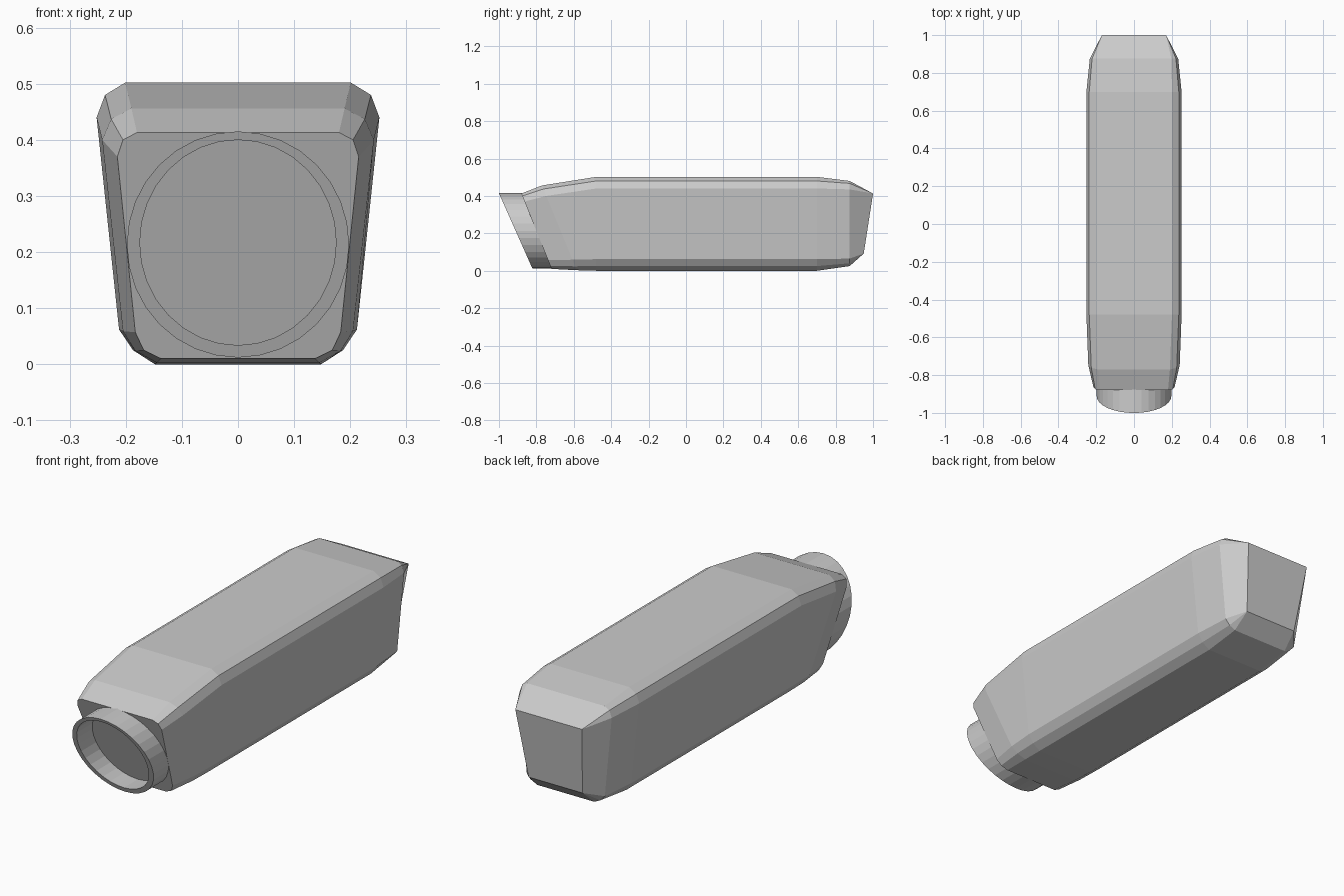
import bpy, bmesh, math

if "Cube" in bpy.data.objects:
    bpy.data.objects.remove(bpy.data.objects["Cube"])


def finish(bm, name):
    bmesh.ops.remove_doubles(bm, verts=bm.verts, dist=0.0005)
    bmesh.ops.recalc_face_normals(bm, faces=bm.faces)
    mesh = bpy.data.meshes.new(name)
    bm.to_mesh(mesh)
    bm.free()
    obj = bpy.data.objects.new(name, mesh)
    bpy.context.collection.objects.link(obj)
    return obj


def ring(bm, half, y_of):
    """Mirror a half profile (x, z), top to bottom, into a closed ring."""
    pts = half + [(-x, z) for x, z in reversed(half)]
    return [bm.verts.new((x, y_of(z), z)) for x, z in pts]


def bridge(bm, a, b):
    n = len(a)
    for i in range(n):
        j = (i + 1) % n
        vs = [a[i], a[j], b[j], b[i]]
        bm.faces.new(vs)


# body: lofted tapering sections, slanted at the front, pinched at the back
full = [(0.201, 0.502), (0.237, 0.48), (0.252, 0.44),
        (0.212, 0.062), (0.187, 0.025), (0.148, 0.0)]
nose = [(0.18, 0.413), (0.205, 0.40), (0.215, 0.37),
        (0.183, 0.057), (0.168, 0.025), (0.137, 0.01)]
shoulder = [(0.19, 0.456), (0.226, 0.437), (0.242, 0.40),
            (0.205, 0.059), (0.183, 0.024), (0.145, 0.003)]
heel = [(0.198, 0.48), (0.222, 0.467), (0.234, 0.435),
        (0.199, 0.065), (0.176, 0.04), (0.145, 0.025)]
tail = [(0.17, 0.413)] * 3 + [(0.137, 0.092)] * 3

sections = [
    (nose, lambda z: -0.88 + (0.413 - z) * 0.40),
    (shoulder, lambda z: -0.77 + (0.456 - z) * 0.41),
    (full, lambda z: -0.48),
    (full, lambda z: 0.70),
    (heel, lambda z: 0.875),
    (tail, lambda z: 1.0 - (0.413 - z) * 0.155),
]
bm = bmesh.new()
rings = [ring(bm, half, f) for half, f in sections]
for a, b in zip(rings, rings[1:]):
    bridge(bm, a, b)
bm.faces.new(rings[0])
bm.faces.new([rings[-1][i] for i in (0, 3, 8, 11)])
finish(bm, "body")

# front collar: slanted tube, open towards the body's front face
SIDES = 32


def collar_ring(bm, rx, rz, cz, depth):
    out = []
    for i in range(SIDES):
        t = 2 * math.pi * i / SIDES
        z = cz + rz * math.cos(t)
        y = -1.0 + (0.414 - z) * 0.445 + depth
        out.append(bm.verts.new((rx * math.sin(t), y, z)))
    return out


bm = bmesh.new()
loops = [collar_ring(bm, 0.198, 0.2015, 0.2135, 0.13),
         collar_ring(bm, 0.198, 0.2015, 0.2135, 0.0),
         collar_ring(bm, 0.175, 0.183, 0.217, 0.0),
         collar_ring(bm, 0.175, 0.183, 0.217, 0.13)]
for a, b in zip(loops, loops[1:]):
    bridge(bm, a, b)
finish(bm, "front_collar")
